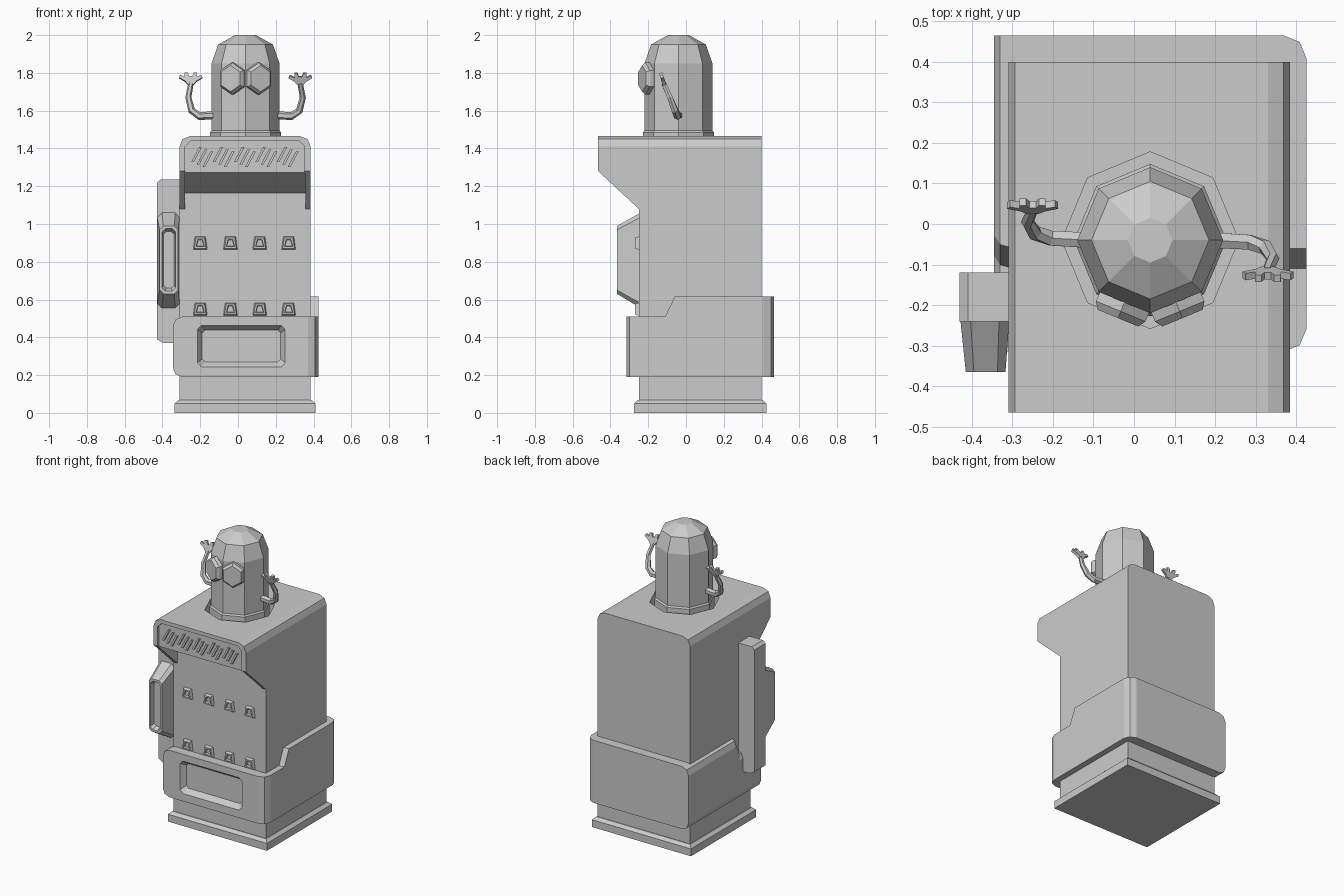
import bpy, bmesh
from math import sin, cos, pi, radians
from mathutils import Vector, Matrix

cube = bpy.data.objects.get("Cube")
if cube:
    bpy.data.objects.remove(cube, do_unlink=True)

GREY = (0.6, 0.6, 0.6, 1)
mat = bpy.data.materials.new("plain_grey")
mat.use_nodes = True
mat.diffuse_color = GREY
mat.node_tree.nodes["Principled BSDF"].inputs["Base Color"].default_value = GREY


def loft(name, rings):
    """Skin a capped solid through rings of equal length."""
    bm = bmesh.new()
    loops = [[bm.verts.new(p) for p in ring] for ring in rings]
    n = len(loops[0])
    for a, b in zip(loops, loops[1:]):
        for i in range(n):
            j = (i + 1) % n
            bm.faces.new((a[i], a[j], b[j], b[i]))
    bm.faces.new(loops[0])
    bm.faces.new(loops[-1])
    bmesh.ops.recalc_face_normals(bm, faces=bm.faces)
    me = bpy.data.meshes.new(name)
    bm.to_mesh(me)
    bm.free()
    me.materials.append(mat)
    ob = bpy.data.objects.new(name, me)
    bpy.context.scene.collection.objects.link(ob)
    return ob


def xz(pts, y):
    return [Vector((x, y, z)) for x, z in pts]


def yz_prism(name, pts, x0, x1):
    return loft(name, [[(x, y, z) for y, z in pts] for x in (x0, x1)])


def xz_prism(name, pts, y0, y1):
    return loft(name, [xz(pts, y0), xz(pts, y1)])


def panel(x0, x1, z0, z1, c=0.0):
    """Rectangle outline with cut corners."""
    if not c:
        return [(x0, z0), (x1, z0), (x1, z1), (x0, z1)]
    return [(x0 + c, z0), (x1 - c, z0), (x1, z0 + c), (x1, z1 - c),
            (x1 - c, z1), (x0 + c, z1), (x0, z1 - c), (x0, z0 + c)]


def round_edges(ob, rule, width):
    """Bevel the edges whose two end points satisfy the rule."""
    bm = bmesh.new()
    bm.from_mesh(ob.data)
    edges = [e for e in bm.edges if rule(e.verts[0].co, e.verts[1].co)]
    bmesh.ops.bevel(bm, geom=edges, offset=width, segments=2, profile=0.5, affect='EDGES')
    bm.to_mesh(ob.data)
    bm.free()


def cut(ob, cutter):
    """Subtract the cutter and delete it."""
    mod = ob.modifiers.new("cut", 'BOOLEAN')
    mod.operation, mod.solver, mod.object = 'DIFFERENCE', 'EXACT', cutter
    dg = bpy.context.evaluated_depsgraph_get()
    me = bpy.data.meshes.new_from_object(ob.evaluated_get(dg))
    ob.modifiers.clear()
    ob.data = me
    bpy.data.objects.remove(cutter, do_unlink=True)


CX, CY = 0.04, -0.04   # axis of the figure on top
L, R = -0.31, 0.385    # cabinet sides


def octagon(r, z):
    return [(CX + r * sin(k * pi / 4), CY + r * cos(k * pi / 4), z) for k in range(8)]


# Cabinet with overhanging head
cabinet = yz_prism("cabinet", [(-.25, .03), (.4, .03), (.4, 1.465), (-.465, 1.465),
                               (-.465, 1.28), (-.25, 1.165)], L, R)
round_edges(cabinet, lambda a, b: a.z > 1.4 and b.z > 1.4 and abs(a.x - b.x) < .01, .055)
cut(cabinet, loft("hole_cutter", [octagon(.218, 1.36), octagon(.218, 1.6)]))
sign = [(-.28, 1.2), (.352, 1.2), (.352, 1.41), (.325, 1.44), (-.25, 1.44), (-.28, 1.41)]
cut(cabinet, xz_prism("sign_cutter", sign, -.5, -.45))

# Cheek brackets under the overhang
for side, x0, x1 in (("right", L, -.28), ("left", .358, R)):
    yz_prism(side + "_cheek", [(-.465, 1.28), (-.25, 1.165), (-.23, 1.165),
                               (-.23, 1.08), (-.25, 1.08)], x0, x1)

# Abstract slanted bars on the sign
for k in range(5):
    x = -.19 + k * .113
    for s, dz in ((-.03, .012), (0, 0), (.03, -.012)):
        bar = [(x + s - .028, 1.315 + dz), (x + s - .014, 1.315 + dz),
               (x + s + .028, 1.395 + dz), (x + s + .014, 1.395 + dz)]
        xz_prism("sign_bar", bar, -.463, -.445)

# Plinth
loft("plinth", [[(x, y, z) for x, y in panel(-.335 + i, .41 - i, -.275 + i, .425 - i)]
                for i, z in ((0, 0), (0, .05), (.02, .068))])

# Skirt band, stepped up toward the back
band = yz_prism("skirt_band", [(-.315, .19), (.465, .19), (.465, .615), (-.06, .615),
                               (-.11, .51), (-.315, .51)], -.345, .425)
round_edges(band, lambda a, b: a.x < -.3 and b.x < -.3 and abs(a.y - b.y) > .01, .05)
round_edges(band, lambda a, b: a.x > .4 and b.x > .4 and abs(a.y - b.y) < .01, .055)
cut(band, loft("tray_cutter", [xz(panel(-.215, .25, .243, .463, .022), -.33),
                               xz(panel(-.215, .25, .243, .463, .022), -.315),
                               xz(panel(-.19, .226, .27, .438, .015), -.28)]))

# Two rows of small framed buttons
for z in (.515, .865):
    for x in (-.2, -.04, .115, .268):
        def frame(i, y):
            return xz([(x - .037 + i, z + i), (x + .037 - i, z + i),
                       (x + .028 - i, z + .068 - i), (x - .028 + i, z + .068 - i)], y)
        loft("button", [frame(0, -.24), frame(0, -.252), frame(.006, -.27),
                        frame(.015, -.27), frame(.018, -.256)])

# Side rail and hollow handle
xz_prism("side_rail", [(-.395, .37), (-.3, .37), (-.3, 1.235), (-.41, 1.235),
                       (-.43, 1.218), (-.43, .39)], -.24, -.12)
loft("side_handle", [xz(panel(-.428, -.308, .555, 1.06, .025), -.2),
                     xz(panel(-.428, -.308, .555, 1.06, .025), -.24),
                     xz(panel(-.415, -.317, .63, .99, .02), -.365),
                     xz(panel(-.403, -.33, .645, .975, .018), -.365),
                     xz(panel(-.395, -.338, .66, .96, .015), -.335)])

# Figure: faceted domed body
loft("figure_body", [octagon(r, z) for r, z in
                     ((.188, 1.36), (.188, 1.485), (.18, 1.495), (.18, 1.85),
                      (.145, 1.95), (.055, 2.0))])

# Hexagonal eyes on the two front facets
for side, a in (("right", -pi / 8), ("left", pi / 8)):
    spin = Matrix.Translation((CX, CY, 1.77)) @ Matrix.Rotation(a, 4, 'Z')

    def hexagon(s, y):
        return [spin @ Vector((s * .066 * sin(k * pi / 3) / .866, y, s * .085 * cos(k * pi / 3)))
                for k in range(6)]
    loft(side + "_eye", [hexagon(1, -.155), hexagon(1, -.19), hexagon(.82, -.208)])

# Arms and hands, one a half turn of the other
path = [Vector(p) for p in ((.19, -.04, 1.575), (.285, -.045, 1.572), (.325, -.058, 1.6),
                            (.343, -.085, 1.67), (.329, -.118, 1.745))]
radii = (.022, .021, .019, .016, .014)
palm = [(.315, 1.735), (.345, 1.735), (.36, 1.755), (.393, 1.775), (.386, 1.79),
        (.363, 1.778), (.362, 1.803), (.346, 1.803), (.338, 1.782), (.322, 1.782),
        (.314, 1.803), (.298, 1.803), (.298, 1.778), (.275, 1.79), (.268, 1.775), (.3, 1.755)]
for side, turn in (("left", 0), ("right", pi)):
    spin = (Matrix.Translation((CX, CY, 0)) @ Matrix.Rotation(turn, 4, 'Z')
            @ Matrix.Translation((-CX, -CY, 0)))
    rings = []
    for k, p in enumerate(path):
        d = path[min(k + 1, len(path) - 1)] - path[max(k - 1, 0)]
        u = d.cross(Vector((0, 1, 0))).normalized()
        v = d.cross(u).normalized()
        rings.append([spin @ (p + radii[k] * (u * cos(t * pi / 3) + v * sin(t * pi / 3)))
                      for t in range(6)])
    loft(side + "_arm", rings)
    tilt = Matrix.Translation((0, -.118, 1.75)) @ Matrix.Rotation(radians(18), 4, 'X')
    loft(side + "_hand", [[spin @ tilt @ Vector((x, y, z - 1.75)) for x, z in palm]
                          for y in (-.009, .009)])
